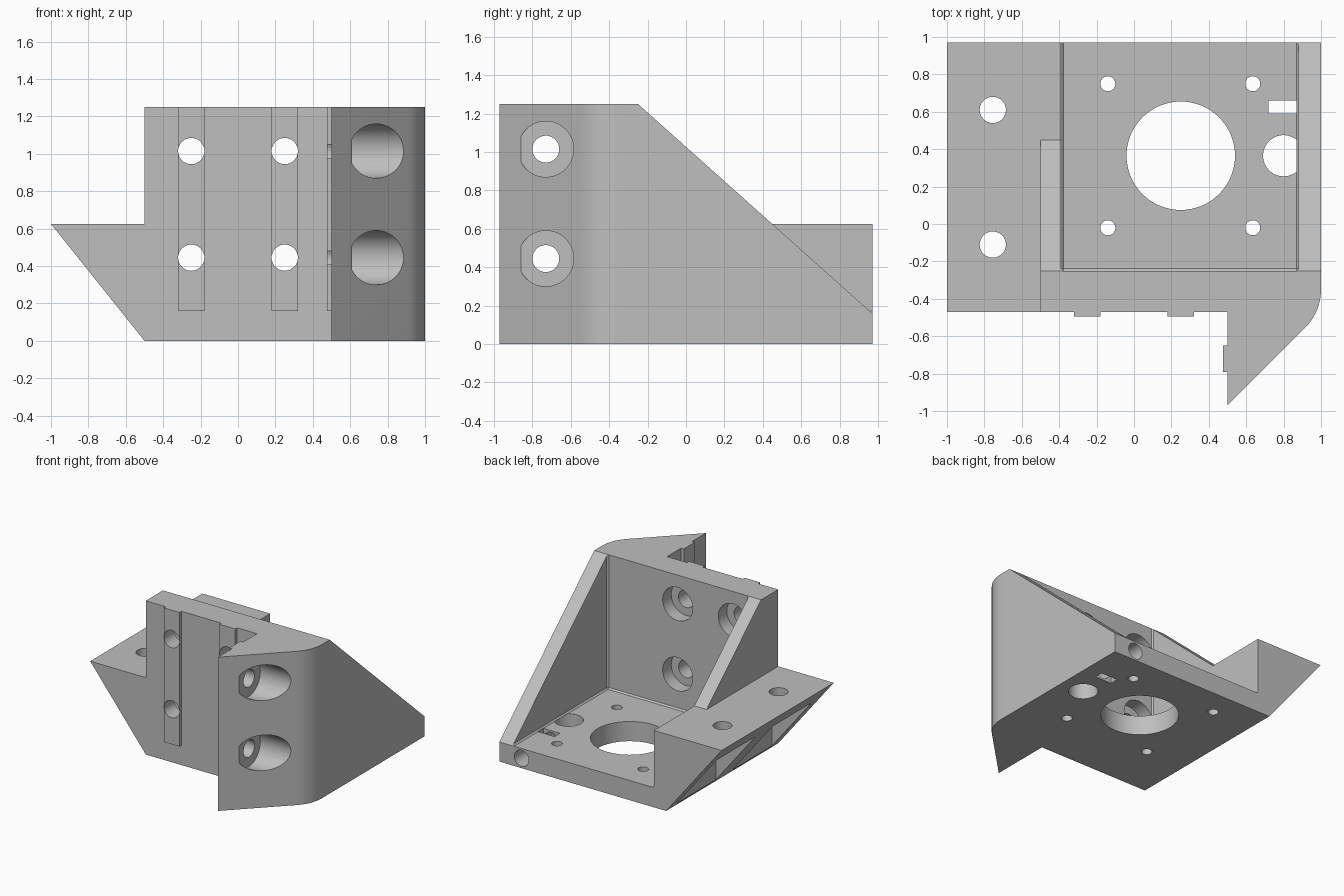
import bpy, bmesh, math
from mathutils import Vector

cube = bpy.data.objects.get("Cube")
if cube:
    bpy.data.objects.remove(cube, do_unlink=True)

grey = bpy.data.materials.new("plain grey")
grey.use_nodes = True
colour = (0.52, 0.52, 0.52, 1)
grey.diffuse_color = colour
grey.node_tree.nodes["Principled BSDF"].inputs["Base Color"].default_value = colour


def finish(name, bm):
    bmesh.ops.recalc_face_normals(bm, faces=bm.faces)
    mesh = bpy.data.meshes.new(name)
    bm.to_mesh(mesh)
    bm.free()
    mesh.materials.append(grey)
    ob = bpy.data.objects.new(name, mesh)
    bpy.context.collection.objects.link(ob)
    return ob


def prism(name, axis, profile, start, end):
    """Extrude a 2D profile along an axis."""
    place = {"x": lambda a, b: (start, a, b),
             "y": lambda a, b: (a, start, b),
             "z": lambda a, b: (a, b, start)}[axis]
    bm = bmesh.new()
    face = bm.faces.new([bm.verts.new(place(a, b)) for a, b in profile])
    geom = bmesh.ops.extrude_face_region(bm, geom=[face])["geom"]
    step = Vector([(end - start) * (axis == k) for k in "xyz"])
    bmesh.ops.translate(bm, vec=step, verts=[v for v in geom if isinstance(v, bmesh.types.BMVert)])
    return finish(name, bm)


def box(name, x, y, z, bevel=0):
    ob = prism(name, "z", [(x[0], y[0]), (x[1], y[0]), (x[1], y[1]), (x[0], y[1])], *z)
    if bevel:
        bm = bmesh.new()
        bm.from_mesh(ob.data)
        bmesh.ops.bevel(bm, geom=bm.edges[:], offset=bevel, segments=1, affect="EDGES")
        bm.to_mesh(ob.data)
        bm.free()
    return ob


def rod(name, axis, centre, radius, start, end):
    ring = [math.tau * i / 64 for i in range(64)]
    return prism(name, axis, [(centre[0] + radius * math.cos(t), centre[1] + radius * math.sin(t))
                              for t in ring], start, end)


def combine(target, tools, operation):
    for tool in tools:
        mod = target.modifiers.new(tool.name, "BOOLEAN")
        mod.operation = operation
        mod.solver = "EXACT"
        mod.object = tool
        bpy.context.view_layer.objects.active = target
        bpy.ops.object.modifier_apply(modifier=mod.name)
        bpy.data.objects.remove(tool, do_unlink=True)


# Main body: sloping side outline, hollowed into wall, floor and two gussets
bracket = prism("motor_bracket", "x",
                [(-0.47, 0), (0.97, 0), (0.97, 0.16), (-0.25, 1.25), (-0.47, 1.25)], -0.5, 1)

# Side wing with a sloping underside
wing = prism("side_wing", "y", [(-1, 0.625), (-0.5, 0), (-0.3, 0), (-0.3, 0.625)], -0.47, 0.97)

# Front flange with a rounded outer corner
t = 0.12
r = t / math.tan(math.pi / 8)
arc = [(1 - r + r * math.cos(a), -0.47 + t + r * math.sin(a))
       for a in [-math.pi / 4 * (1 - i / 10) for i in range(11)]]
flange = prism("front_flange", "z", [(0.5, -0.3), (0.5, -0.97)] + arc + [(1, -0.3)], 0, 1.25)

# The rounded corner reaches behind the front plane, so trim the body there first
corner = prism("corner_trim", "z", [(1.1, -0.6)] + arc[::-1][:1] + [(1.1, arc[-1][1])], -1, 2)
bpy.data.objects.remove(corner, do_unlink=True)
trim = prism("corner_trim", "z", arc + [(1.1, arc[-1][1]), (1.1, arc[0][1])], -1, 2)
combine(bracket, [trim], "DIFFERENCE")

# Guide ribs on the front wall and on the flange
ribs = [box("front_rib", (x - 0.07, x + 0.07), (-0.495, -0.4), (0.16, 1.25)) for x in (-0.25, 0.25)]
ribs.append(box("flange_rib", (0.475, 0.55), (-0.79, -0.65), (0.16, 1.25)))
combine(bracket, [wing, flange] + ribs, "UNION")

# Motor cavity with small chamfered inner edges
cuts = [box("cavity", (-0.39, 0.88), (-0.25, 2), (0.16, 2), 0.012)]

# Screw holes and counterbores in the front wall and the flange
for z in (0.445, 1.015):
    for x in (-0.25, 0.25):
        cuts.append(rod("wall_hole", "y", (x, z), 0.07, -0.6, -0.2))
        cuts.append(rod("wall_counterbore", "y", (x, z), 0.135, -0.36, -0.2))
    cuts.append(rod("flange_hole", "x", (-0.73, z), 0.07, 0.4, 0.7))
    cuts.append(rod("flange_counterbore", "x", (-0.73, z), 0.145, 0.61, 1.2))

# Motor opening, motor screws, rod hole, clamp screw and nut slot in the floor
cuts.append(rod("motor_opening", "z", (0.25, 0.365), 0.29, -0.1, 0.3))
for x in (-0.14, 0.635):
    for y in (-0.02, 0.75):
        cuts.append(rod("motor_screw_hole", "z", (x, y), 0.04, -0.1, 0.3))
cuts.append(rod("rod_hole", "z", (0.8, 0.365), 0.11, -0.1, 0.161))
cuts.append(rod("clamp_screw_hole", "y", (0.8, 0.08), 0.065, 0.4, 1.1))
cuts.append(box("nut_slot", (0.72, 0.87), (0.59, 0.66), (-0.1, 0.3)))

# Wing screw holes and the pockets beneath them
for y in (-0.11, 0.61):
    cuts.append(rod("wing_hole", "z", (-0.755, y), 0.07, 0.2, 0.8))
    cuts.append(box("wing_pocket", (-1.1, -0.52), (y - 0.25, y + 0.25), (-0.1, 0.47)))
combine(bracket, cuts, "DIFFERENCE")

# Smooth the round holes and corner, keep the edges sharp
bpy.ops.object.select_all(action="DESELECT")
bracket.select_set(True)
bpy.context.view_layer.objects.active = bracket
bpy.ops.object.shade_smooth_by_angle(angle=math.radians(30))
